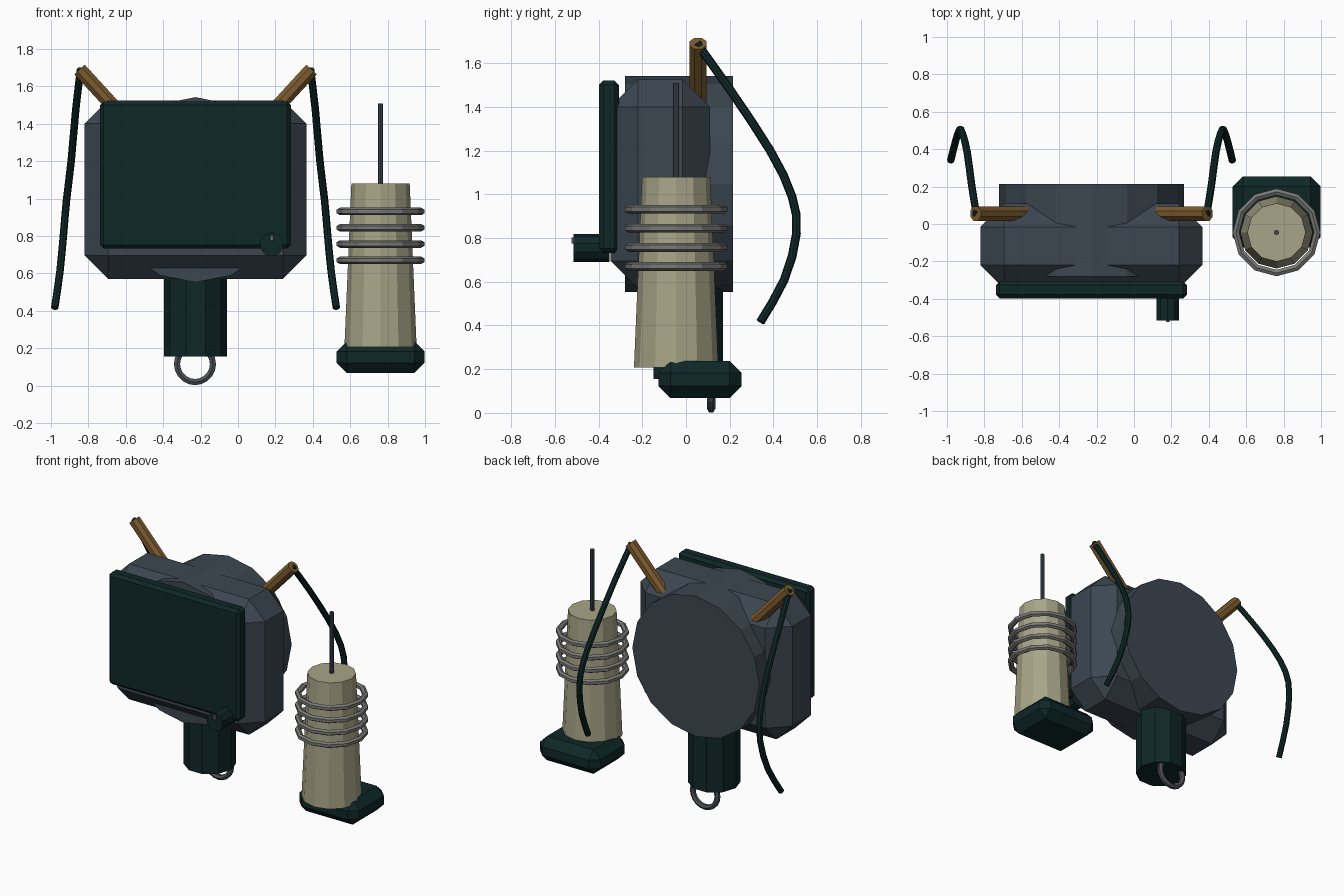
import bpy, bmesh, math
from mathutils import Vector

if "Cube" in bpy.data.objects:
    bpy.data.objects.remove(bpy.data.objects["Cube"])


def material(name, rgb):
    m = bpy.data.materials.new(name)
    m.diffuse_color = (*rgb, 1)
    m.use_nodes = True
    m.node_tree.nodes["Principled BSDF"].inputs["Base Color"].default_value = m.diffuse_color
    return m


SLATE = material("slate", (0.045, 0.062, 0.081))
TEAL = material("dark_teal", (0.0048, 0.020, 0.020))
BEIGE = material("beige", (0.39, 0.375, 0.245))
BROWN = material("brown", (0.20, 0.105, 0.028))
GREY = material("coil_grey", (0.19, 0.19, 0.185))
STEEL = material("ring_steel", (0.075, 0.083, 0.098))
CX = -0.227          # centre line of the main unit
MX, MY = 0.762, -0.045   # axis of the separate canister


def finish(bm, name, mat):
    bmesh.ops.recalc_face_normals(bm, faces=bm.faces)
    me = bpy.data.meshes.new(name)
    bm.to_mesh(me)
    bm.free()
    me.materials.append(mat)
    ob = bpy.data.objects.new(name, me)
    bpy.context.collection.objects.link(ob)
    return ob


def box(name, lo, hi, bevel, mat):
    """Box between two corners with one flat chamfer on all edges."""
    bm = bmesh.new()
    bmesh.ops.create_cube(bm, size=1)
    for v in bm.verts:
        v.co = Vector([(a + b) / 2 + c * (b - a) for a, b, c in zip(lo, hi, v.co)])
    bmesh.ops.bevel(bm, geom=bm.edges[:], offset=bevel, segments=1,
                    profile=0.5, affect='EDGES')
    return finish(bm, name, mat)


def sweep(name, pts, radii, n, mat, ref=(0, 0, 1), phase=0.0, closed=False):
    """Sweep an n-sided section along points; ref is a direction across the path."""
    bm = bmesh.new()
    pts = [Vector(p) for p in pts]
    k = len(pts)
    if not isinstance(radii, (list, tuple)):
        radii = [radii] * k
    rings = []
    for i, p in enumerate(pts):
        a = pts[i - 1] if closed or i else p
        b = pts[(i + 1) % k] if closed or i < k - 1 else p
        t = (b - a).normalized()
        u = Vector(ref)
        u = (u - t * u.dot(t)).normalized()
        w = t.cross(u)
        rings.append([bm.verts.new(p + radii[i] * (u * math.cos(f) + w * math.sin(f)))
                      for f in (phase + 2 * math.pi * j / n for j in range(n))])
    for i in range(k if closed else k - 1):
        r, s = rings[i], rings[(i + 1) % k]
        for j in range(n):
            bm.faces.new((r[j], r[(j + 1) % n], s[(j + 1) % n], s[j]))
    if not closed:
        bm.faces.new(rings[0])
        bm.faces.new(rings[-1])
    return finish(bm, name, mat)


def circle(c, r, n, u, w):
    c, u, w = Vector(c), Vector(u), Vector(w)
    return [c + r * (u * math.cos(2 * math.pi * i / n) + w * math.sin(2 * math.pi * i / n))
            for i in range(n)]


def smooth_path(pts, steps=2):
    """Catmull-Rom interpolation through the points."""
    p = [Vector(q) for q in pts]
    p = [2 * p[0] - p[1]] + p + [2 * p[-1] - p[-2]]
    out = []
    for i in range(1, len(p) - 2):
        a, b, c, d = p[i - 1:i + 3]
        for s in range(steps):
            t = s / steps
            out.append(0.5 * (2 * b + (c - a) * t + (2 * a - 5 * b + 4 * c - d) * t * t
                              + (3 * b - a - 3 * c + d) * t ** 3))
    return out + [p[-2]]


# Main housing, round back drum and front screen
box("housing", (-0.82, -0.345, 0.57), (0.365, 0.11, 1.525), 0.125, SLATE)
sweep("back_drum", [(CX, -0.28, 1.047), (CX, 0.215, 1.047)], 0.495, 16, SLATE)
box("front_panel", (-0.738, -0.398, 0.732), (0.283, -0.307, 1.52), 0.02, TEAL)

# Control knob with pointer pin
sweep("knob", [(0.18, -0.515, 0.755), (0.18, -0.35, 0.755)], 0.064, 10, TEAL)
box("knob_pin", (0.172, -0.524, 0.775), (0.19, -0.50, 0.803), 0.002, GREY)

# Lower grip and hanging ring
sweep("grip", [(CX, 0.01, 0.155), (CX, 0.01, 0.75)], 0.168, 10, TEAL, (1, 0, 0))
sweep("hanging_ring", circle((CX - 0.003, 0.115, 0.115), 0.096, 20, (1, 0, 0), (0, 0, 1)),
      0.019, 6, STEEL, (0, 1, 0), closed=True)

# Pegs and hanging cables, mirrored about the centre line
CABLE = [(0.615, 0.05, 1.69), (0.64, 0.2, 1.48), (0.665, 0.385, 1.2), (0.69, 0.485, 0.99),
         (0.705, 0.505, 0.82), (0.725, 0.45, 0.61), (0.753, 0.34, 0.415)]
for s, side in ((-1, "left"), (1, "right")):
    sweep(side + "_peg", [(CX + s * 0.34, 0.055, 1.385), (CX + s * 0.62, 0.055, 1.69)],
          0.041, 8, BROWN, (0, 1, 0), math.pi / 8)
    sweep(side + "_cable", smooth_path([(CX + s * x, y, z) for x, y, z in CABLE]),
          0.02, 8, TEAL, (1, 0, 0))

# Canister: foot, tapered body, antenna and coil
box("canister_foot", (0.527, -0.125, 0.067), (0.998, 0.255, 0.237), 0.055, TEAL)
sweep("canister_body", [(MX, MY, 0.207), (MX, MY, 1.08)], [0.193, 0.156], 12, BEIGE, (1, 0, 0))
sweep("antenna", [(MX, MY, 1.0), (MX, MY, 1.508)], 0.014, 8, SLATE, (1, 0, 0))
for i in range(4):
    sweep(f"coil_turn_{i + 1}",
          circle((MX, MY, 0.67 + i * 0.087), 0.217, 12, (1, 0, 0), (0, 1, 0)),
          0.02, 6, GREY, (0, 0, 1), closed=True)
